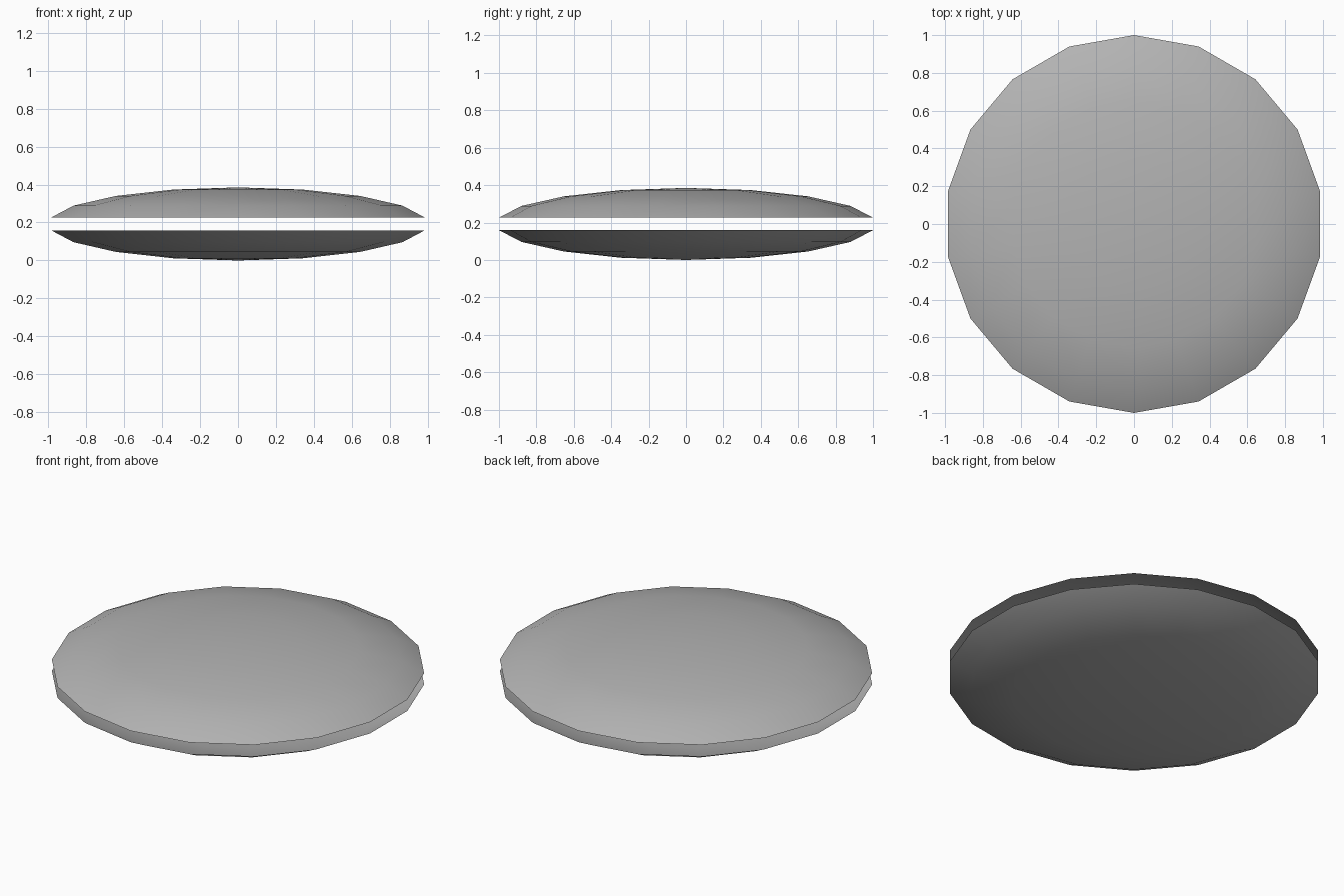
import bpy, bmesh, math
from mathutils import Matrix

if "Cube" in bpy.data.objects:
    bpy.data.objects.remove(bpy.data.objects["Cube"])

HALF_HEIGHT = 0.1925
RADIUS = 1 / math.sin(math.radians(80))  # open rim ends up at radius 1

grey = bpy.data.materials.new("dark_grey")
grey.diffuse_color = (0.45, 0.45, 0.45, 1)
grey.use_nodes = True
grey.node_tree.nodes["Principled BSDF"].inputs["Base Color"].default_value = grey.diffuse_color


def open_shell(name, side):
    """One thin cap of a flattened 18-sided sphere, open at the middle band."""
    bm = bmesh.new()
    bmesh.ops.create_uvsphere(bm, u_segments=18, v_segments=9, radius=1)
    # drop the middle band and the opposite cap
    unwanted = [v for v in bm.verts if v.co.z * side < 0.05]
    bmesh.ops.delete(bm, geom=unwanted, context='VERTS')
    # put a corner on the y axis
    rim = [v.co for v in bm.verts if abs(v.co.z) < 0.3]
    top = max(rim, key=lambda c: c.y)
    turn = math.pi / 2 - math.atan2(top.y, top.x)
    bm.transform(Matrix.Translation((0, 0, HALF_HEIGHT))
                 @ Matrix.Diagonal((RADIUS, RADIUS, HALF_HEIGHT, 1))
                 @ Matrix.Rotation(turn, 4, 'Z'))
    for f in bm.faces:
        f.smooth = True
    mesh = bpy.data.meshes.new(name)
    bm.to_mesh(mesh)
    bm.free()
    mesh.materials.append(grey)
    obj = bpy.data.objects.new(name, mesh)
    bpy.context.collection.objects.link(obj)
    return obj


# Two facing shells with a narrow gap between their rims
open_shell("upper_shell", 1)
open_shell("lower_shell", -1)
